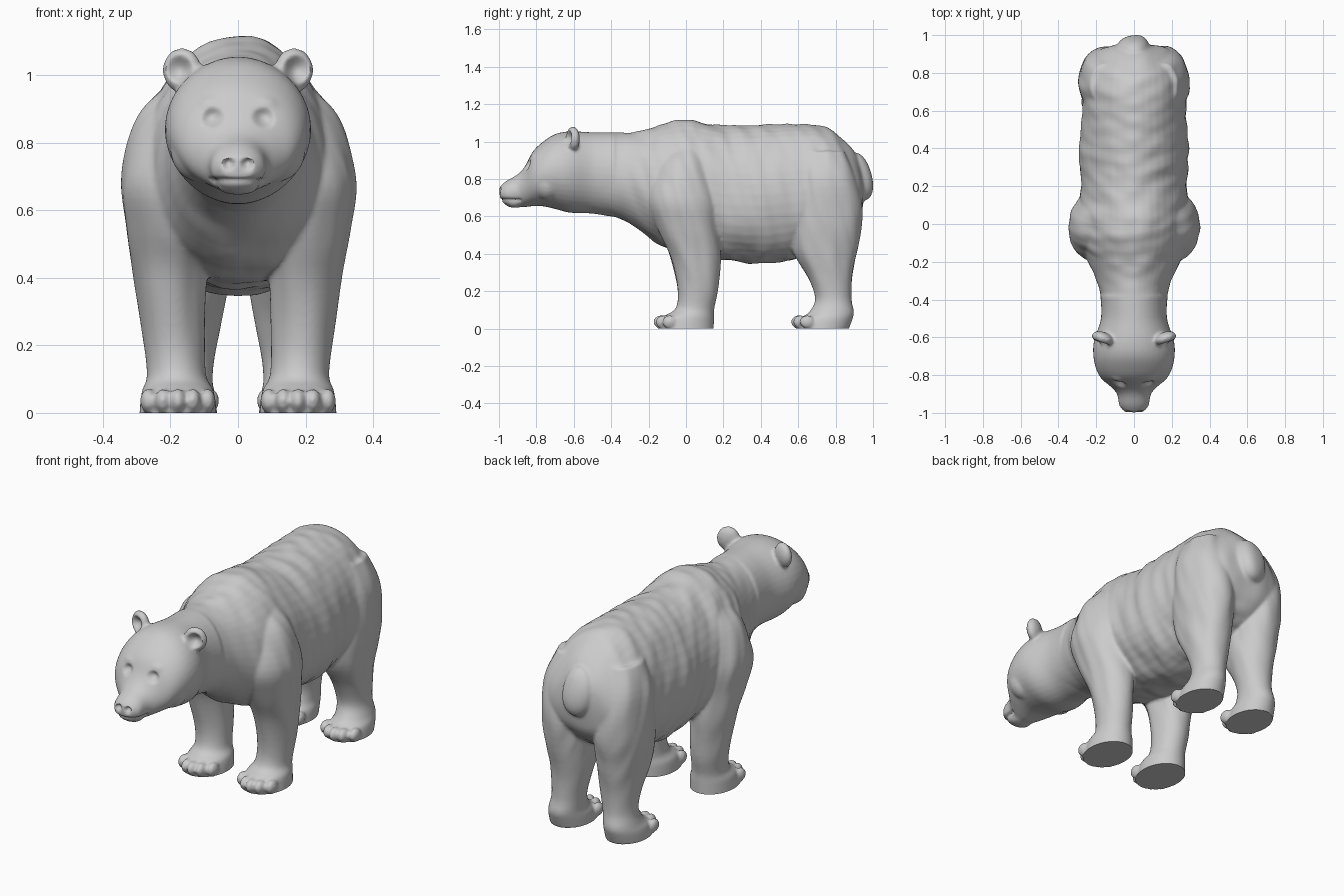
import bpy, bmesh, math
from mathutils import Vector, Matrix, noise

if "Cube" in bpy.data.objects:
    bpy.data.objects.remove(bpy.data.objects["Cube"])

fur = bpy.data.materials.new("grey fur")
fur.use_nodes = True
grey = (0.6, 0.6, 0.6, 1)
fur.diffuse_color = grey
fur.node_tree.nodes["Principled BSDF"].inputs["Base Color"].default_value = grey
SIDES = (1, -1)
SEGMENTS = 40
bm = bmesh.new()


def spline(a, b, c, d, t):
    """Smooth blend from section b to section c."""
    return [q + t / 2 * (r - p + t * (2 * p - 5 * q + 4 * r - s + t * (3 * (q - r) + s - p)))
            for p, q, r, s in zip(a, b, c, d)]


def loft(sections, place, egg=0.0, steps=5):
    """Skin of oval sections: (station, centre x, half width, low, high)."""
    rows = []
    last = len(sections) - 1
    for i in range(last):
        four = [sections[min(max(i + k, 0), last)] for k in (-1, 0, 1, 2)]
        rows += [spline(*four, j / steps) for j in range(steps)]
    rows.append(sections[-1])
    rings = []
    for s, cx, w, lo, hi in rows:
        ring = []
        for k in range(SEGMENTS):
            a = math.tau * k / SEGMENTS
            u = cx + w * math.cos(a) * (1 - egg * math.sin(a))
            v = (lo + hi) / 2 + (hi - lo) / 2 * math.sin(a)
            ring.append(bm.verts.new(place(u, v, s)))
        rings.append(ring)
    for r, q in zip(rings, rings[1:]):
        for k in range(SEGMENTS):
            n = (k + 1) % SEGMENTS
            bm.faces.new((r[k], r[n], q[n], q[k]))
    bm.faces.new(rings[0])
    bm.faces.new(rings[-1][::-1])


def ball(centre, size, turn=Matrix()):
    m = Matrix.Translation(centre) @ turn @ Matrix.Diagonal((*size, 1))
    bmesh.ops.create_uvsphere(bm, u_segments=24, v_segments=16, radius=1, matrix=m)


# Head, neck and trunk
def along(u, v, s):
    return (u, s, v)


loft([(-.995, 0, .05, .69, .76), (-.96, 0, .078, .66, .79), (-.9, 0, .09, .65, .825),
      (-.86, 0, .125, .65, .87), (-.82, 0, .172, .655, .945), (-.77, 0, .2, .655, .995),
      (-.7, 0, .215, .64, 1.04), (-.62, 0, .212, .62, 1.055), (-.5, 0, .175, .615, 1.05),
      (-.38, 0, .178, .595, 1.05)], along)
loft([(-.48, 0, .165, .62, 1.045), (-.38, 0, .175, .595, 1.05), (-.28, 0, .205, .55, 1.05),
      (-.16, 0, .26, .46, 1.08), (-.02, 0, .29, .4, 1.12), (.2, 0, .28, .365, 1.085),
      (.4, 0, .29, .345, 1.09), (.58, 0, .275, .37, 1.095), (.7, 0, .275, .42, 1.09),
      (.8, 0, .265, .47, 1.05), (.88, 0, .23, .53, .97), (.93, 0, .17, .6, .89),
      (.95, 0, .08, .68, .82)], along, egg=.1)

# Tail
ball((0, .935, .81), (.085, .062, .13), Matrix.Rotation(.2, 4, "X"))

front_leg = [(.98, .13, .08, -.08, .08), (.88, .17, .125, -.15, .12), (.7, .2, .148, -.2, .17),
             (.55, .2, .132, -.16, .18), (.4, .2, .108, -.09, .185), (.22, .19, .092, -.045, .172),
             (.11, .182, .088, -.055, .152), (.06, .178, .108, -.12, .15), (-.03, .178, .116, -.15, .148)]
hind_leg = [(.95, .15, .08, .62, .85), (.8, .17, .118, .58, .91), (.6, .16, .132, .56, .942),
            (.42, .15, .122, .57, .918), (.27, .15, .1, .655, .89), (.16, .155, .085, .69, .885),
            (.09, .165, .09, .66, .898), (.05, .168, .102, .61, .89), (-.03, .168, .108, .59, .86)]
for side in SIDES:
    # Legs with their paws and toes
    for leg, toe_x, toe_y in ((front_leg, .178, -.135), (hind_leg, .168, .6)):
        loft(leg, lambda u, v, s: (side * u, v, s))
        for i in range(-2, 3):
            ball((side * toe_x + i * .044, toe_y + .012 * i * i, .036), (.024, .04, .036))
    # Ear
    ball((side * .166, -.605, 1.015), (.06, .034, .066), Matrix.Rotation(side * .35, 4, "Z"))
    # Brow and cheek
    ball((side * .07, -.8, .905), (.055, .035, .035))
    ball((side * .115, -.74, .78), (.085, .08, .095))
# Nose pad and lower lip
ball((0, -.972, .735), (.052, .028, .032))
ball((0, -.915, .668), (.06, .05, .022))

bmesh.ops.recalc_face_normals(bm, faces=bm.faces)
mesh = bpy.data.meshes.new("bear")
bm.to_mesh(mesh)
bm.free()
bear = bpy.data.objects.new("bear", mesh)
bpy.context.collection.objects.link(bear)

# Fuse the parts into one soft skin
remesh = bear.modifiers.new("fuse", "REMESH")
remesh.mode = "VOXEL"
remesh.voxel_size = .0085
soften = bear.modifiers.new("soften", "SMOOTH")
soften.factor = .5
soften.iterations = 7
bpy.context.view_layer.update()
skin = bpy.data.meshes.new_from_object(bear.evaluated_get(bpy.context.evaluated_depsgraph_get()))
bear.modifiers.clear()
bear.data = skin
skin.name = "bear"

# Dents: centre, radius, push
dents = []
for side in SIDES:
    dents += [((side * .028, -1, .738), .021, (0, .024, .004)),
              ((side * .075, -.845, .873), .036, (0, .022, 0)),
              ((side * .18, -.645, 1.02), .048, (-side * .008, .036, -.004))]
dents = [(Vector(c), r, Vector(p)) for c, r, p in dents]
normals = [v.normal.copy() for v in skin.vertices]
for v, n in zip(skin.vertices, normals):
    p = v.co.copy()
    for centre, radius, push in dents:
        d = (p - centre).length / radius
        if d < 1:
            v.co += push * (1 - d * d) ** 1.5
    # Mouth crease
    if p.y < -.88:
        line = .688 - .02 * (p.y + 1)
        v.co -= n * .009 * math.exp(-((p.z - line) / .008) ** 2)
    # Shaggy folds on trunk and upper legs
    shag = min(max((p.y + .45) * 4, 0), 1) * min(max((p.z - .12) * 4, 0), 1)
    if shag:
        v.co += n * shag * .009 * noise.noise(Vector((p.x * 9, p.y * 15 + p.z * 4, p.z * 4)))
    # Flat soles
    v.co.z = max(v.co.z, 0)

# Eyeballs
bm = bmesh.new()
bm.from_mesh(skin)
for side in SIDES:
    ball((side * .077, -.808, .871), (.016, .014, .01))
bm.to_mesh(skin)
bm.free()

skin.materials.clear()
skin.materials.append(fur)
for poly in skin.polygons:
    poly.material_index = 0
bpy.context.view_layer.objects.active = bear
bear.select_set(True)
bpy.ops.object.shade_smooth_by_angle(angle=math.radians(50))
